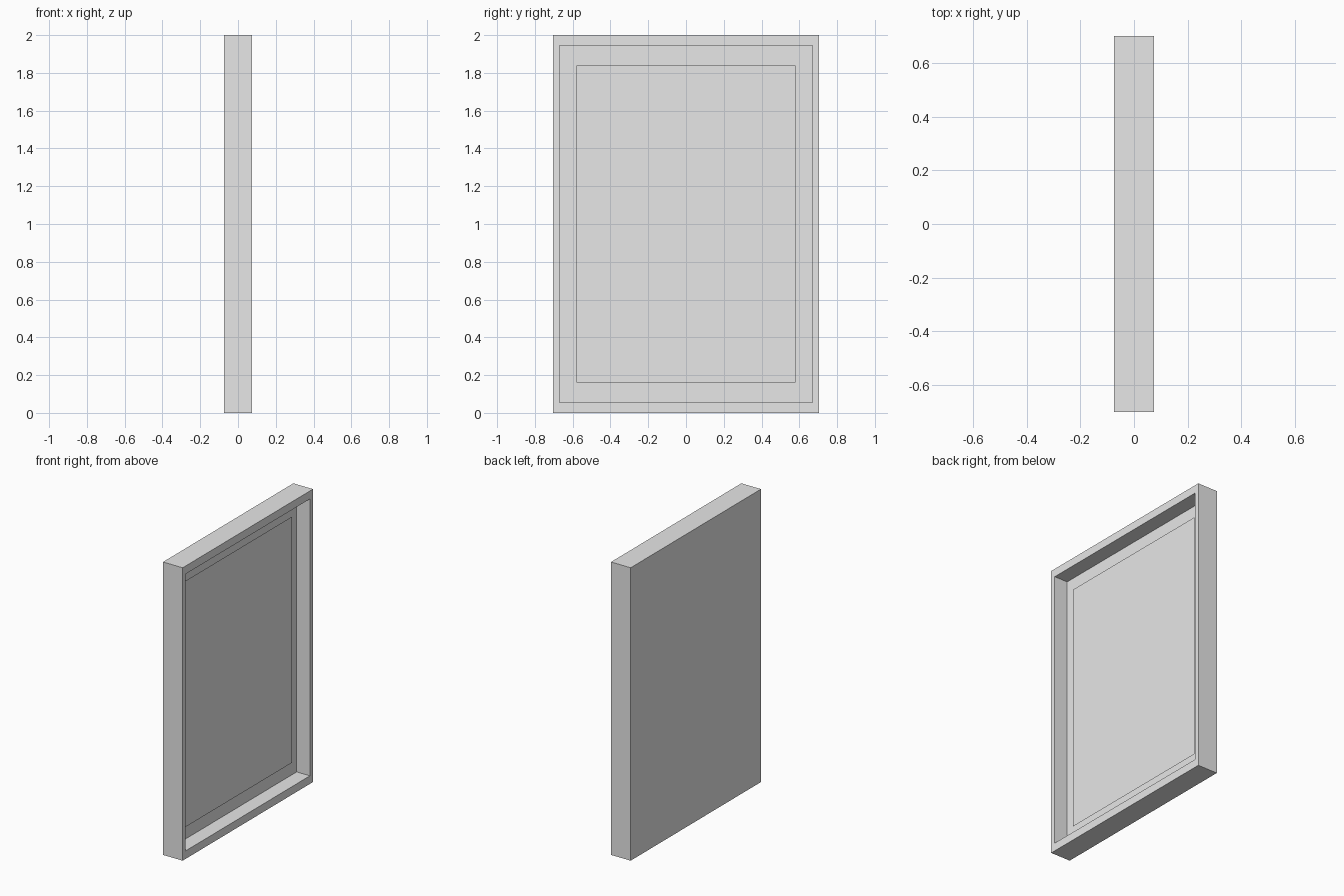
import bpy
import bmesh
from mathutils import Vector

cube = bpy.data.objects.get("Cube")
if cube:
    bpy.data.objects.remove(cube, do_unlink=True)

# Single flat grey
grey = bpy.data.materials.new("light grey")
grey.use_nodes = True
colour = (0.8, 0.8, 0.8, 1)
grey.diffuse_color = colour
grey.node_tree.nodes["Principled BSDF"].inputs["Base Color"].default_value = colour

# Overall sizes
HALF_X, HALF_Y, HEIGHT = 0.074, 0.703, 2.0
RIM_Y, RIM_Z = 0.033, 0.055
RECESS_X = -0.026
PANEL_X, PANEL_Y, PANEL_Z = 0.002, 0.58, 0.84
MID = HEIGHT / 2


def ring(bm, x, half_y, half_z):
    """Rectangle of vertices facing +x."""
    corners = ((-1, -1), (1, -1), (1, 1), (-1, 1))
    return [bm.verts.new(Vector((x, half_y * sy, MID + half_z * sz))) for sy, sz in corners]


def bridge(bm, a, b):
    """Join two rectangles with four quads."""
    for i in range(4):
        j = (i + 1) % 4
        bm.faces.new((a[i], a[j], b[j], b[i]))


def finish(bm, name):
    mesh = bpy.data.meshes.new(name)
    bm.to_mesh(mesh)
    bm.free()
    mesh.materials.append(grey)
    obj = bpy.data.objects.new(name, mesh)
    bpy.context.collection.objects.link(obj)
    return obj


# Tray frame: closed back, outer sides, front rim, recess walls and recess floor
bm = bmesh.new()
inner = (HALF_Y - RIM_Y, MID - RIM_Z)
rings = [ring(bm, -HALF_X, HALF_Y, MID), ring(bm, HALF_X, HALF_Y, MID),
         ring(bm, HALF_X, *inner), ring(bm, RECESS_X, *inner)]
for a, b in zip(rings, rings[1:]):
    bridge(bm, a, b)
bm.faces.new(reversed(rings[0]))
bm.faces.new(rings[-1])
bmesh.ops.recalc_face_normals(bm, faces=bm.faces)
finish(bm, "frame")

# Thin picture sheet floating inside the recess
bm = bmesh.new()
bm.faces.new(ring(bm, PANEL_X, PANEL_Y, PANEL_Z))
finish(bm, "picture_panel")
